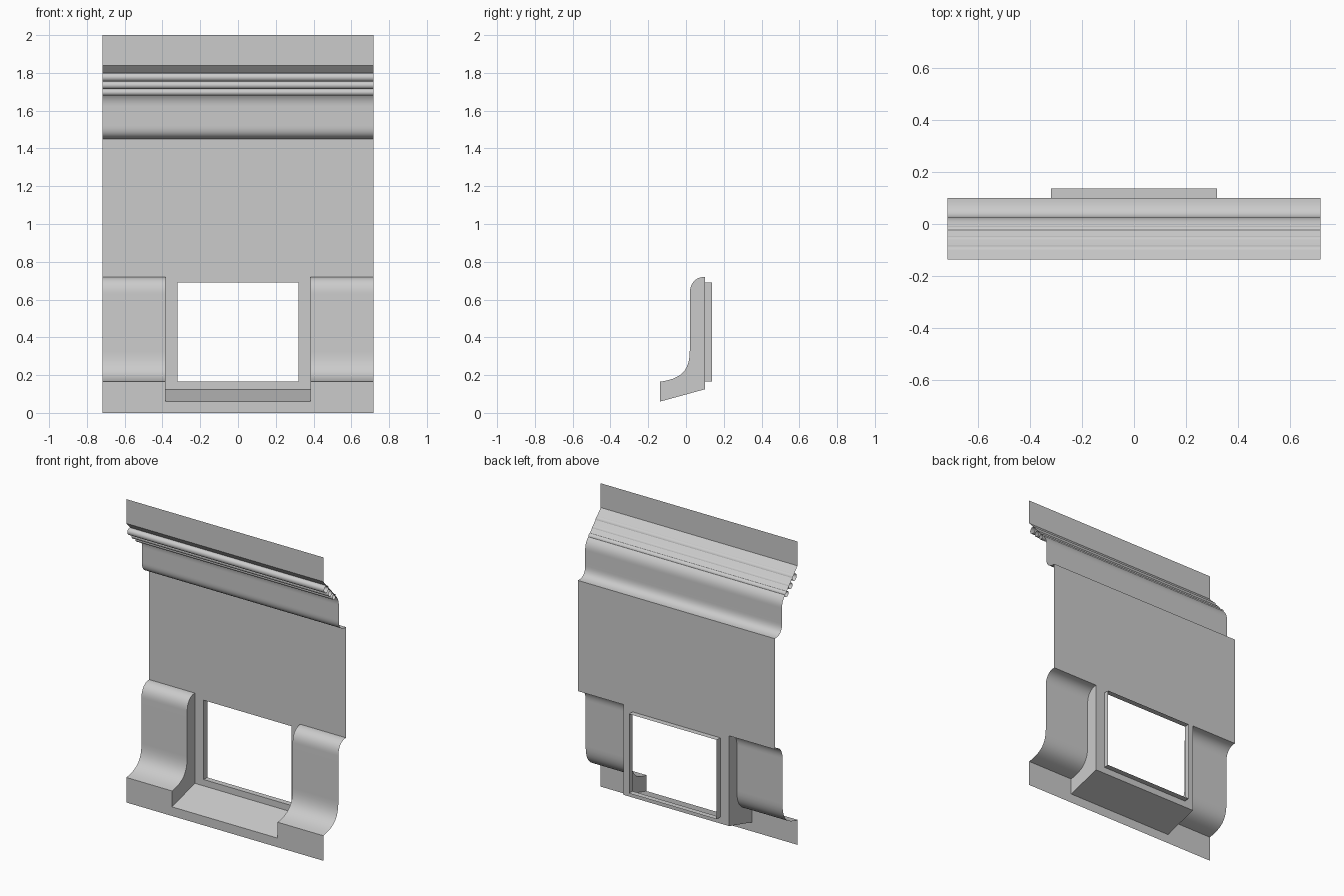
import bpy, bmesh, math
from mathutils import Vector
from mathutils.geometry import interpolate_bezier

cube = bpy.data.objects.get("Cube")
if cube:
    bpy.data.objects.remove(cube, do_unlink=True)

GREY = (0.6, 0.6, 0.6, 1)
stone = bpy.data.materials.new("plain grey")
stone.use_nodes = True
stone.diffuse_color = GREY
stone.node_tree.nodes["Principled BSDF"].inputs["Base Color"].default_value = GREY

W = 0.718                     # half width of the wall
NICHE = 0.385                 # half width of the window niche
HOLE, LOW, HIGH = 0.32, 0.167, 0.69   # window opening
FRONT, FACE, WALL, BACK = -0.137, 0.02, 0.10, 0.137


def make(name, faces, smooth=False):
    """Object from a list of polygons given as corner points."""
    bm = bmesh.new()
    for corners in faces:
        bm.faces.new([bm.verts.new(c) for c in corners])
    bmesh.ops.remove_doubles(bm, verts=bm.verts, dist=1e-5)
    mesh = bpy.data.meshes.new(name)
    bm.to_mesh(mesh)
    bm.free()
    mesh.materials.append(stone)
    obj = bpy.data.objects.new(name, mesh)
    bpy.context.collection.objects.link(obj)
    if smooth:
        bpy.ops.object.select_all(action='DESELECT')
        obj.select_set(True)
        bpy.context.view_layer.objects.active = obj
        bpy.ops.object.shade_smooth_by_angle(angle=math.radians(35))
    return obj


def sweep(name, profile, x0, x1, smooth=True):
    """Sheet made by sweeping a (y, z) profile along x."""
    return make(name, [[(x0, *a), (x1, *a), (x1, *b), (x0, *b)]
                       for a, b in zip(profile, profile[1:])], smooth)


def grid(name, xs, zs, y, skip):
    """Upright sheet with the cells chosen by skip left out."""
    return make(name, [[(a, y, c), (b, y, c), (b, y, d), (a, y, d)]
                       for a, b in zip(xs, xs[1:]) for c, d in zip(zs, zs[1:])
                       if not skip((a + b) / 2, (c + d) / 2)])


def curve(a, h1, h2, b, n=13):
    pts = interpolate_bezier(*[Vector((*p, 0)) for p in (a, h1, h2, b)], n)
    return [(p.x, p.y) for p in pts]


# Flat wall with the window opening
grid("wall_panel", [-W, -NICHE, -HOLE, HOLE, NICHE, W],
     [0.125, LOW, HIGH, 0.72, 1.45], WALL,
     lambda x, z: z < 0.72 and (abs(x) > NICHE or (abs(x) < HOLE and LOW < z < HIGH)))

# Window reveal running backwards
front = [(-HOLE, LOW), (HOLE, LOW), (HOLE, HIGH), (-HOLE, HIGH)]
make("window_reveal", [[(*[a[0], WALL], a[1]), (b[0], WALL, b[1]),
                        (b[0], BACK, b[1]), (a[0], BACK, a[1])]
                       for a, b in zip(front, front[1:] + front[:1])])

# Base strip, lower in front of the niche, and its sloping sill
grid("base_strip", [-W, -NICHE, NICHE, W], [0, 0.06, 0.165], FRONT,
     lambda x, z: abs(x) < NICHE and z > 0.06)
sweep("niche_sill", [(FRONT, 0.06), (WALL, 0.125)], -NICHE, NICHE, False)

# Curved aprons on both sides of the niche, with flat cheeks
apron = (curve((FRONT, 0.165), (-0.03, 0.18), (FACE, 0.22), (FACE, 0.33))
         + curve((FACE, 0.63), (FACE, 0.685), (0.05, 0.72), (WALL, 0.72)))
for side, s in (("left", 1), ("right", -1)):
    x0, x1 = sorted((s * NICHE, s * W))
    sweep(side + "_apron", apron, x0, x1)
    outline = apron + [(WALL, 0.125), (FRONT, 0.06)]
    make(side + "_niche_cheek", [[(s * NICHE, *p) for p in outline[::s]]])

# Cornice: rounded underside, upright face, slope to the top strip
cornice = (curve((WALL, 1.45), (0.055, 1.45), (0.025, 1.465), (0.025, 1.52))
           + curve((0.025, 1.62), (0.025, 1.66), (0.01, 1.68), (-0.01, 1.70))
           + [(FRONT, 1.84)])
sweep("cornice", cornice, -W, W)
sweep("top_strip", [(FRONT, 1.84), (FRONT, 2.0)], -W, W, False)

# Three open round beads beneath the slope
for i, (y, z, r) in enumerate([(-0.105, 1.777, 0.023), (-0.065, 1.735, 0.02),
                               (-0.025, 1.697, 0.018)]):
    ring = [(y + r * math.cos(t * math.tau / 16), z + r * math.sin(t * math.tau / 16))
            for t in range(17)]
    sweep(f"cornice_bead_{i + 1}", ring[::-1], -W, W)
